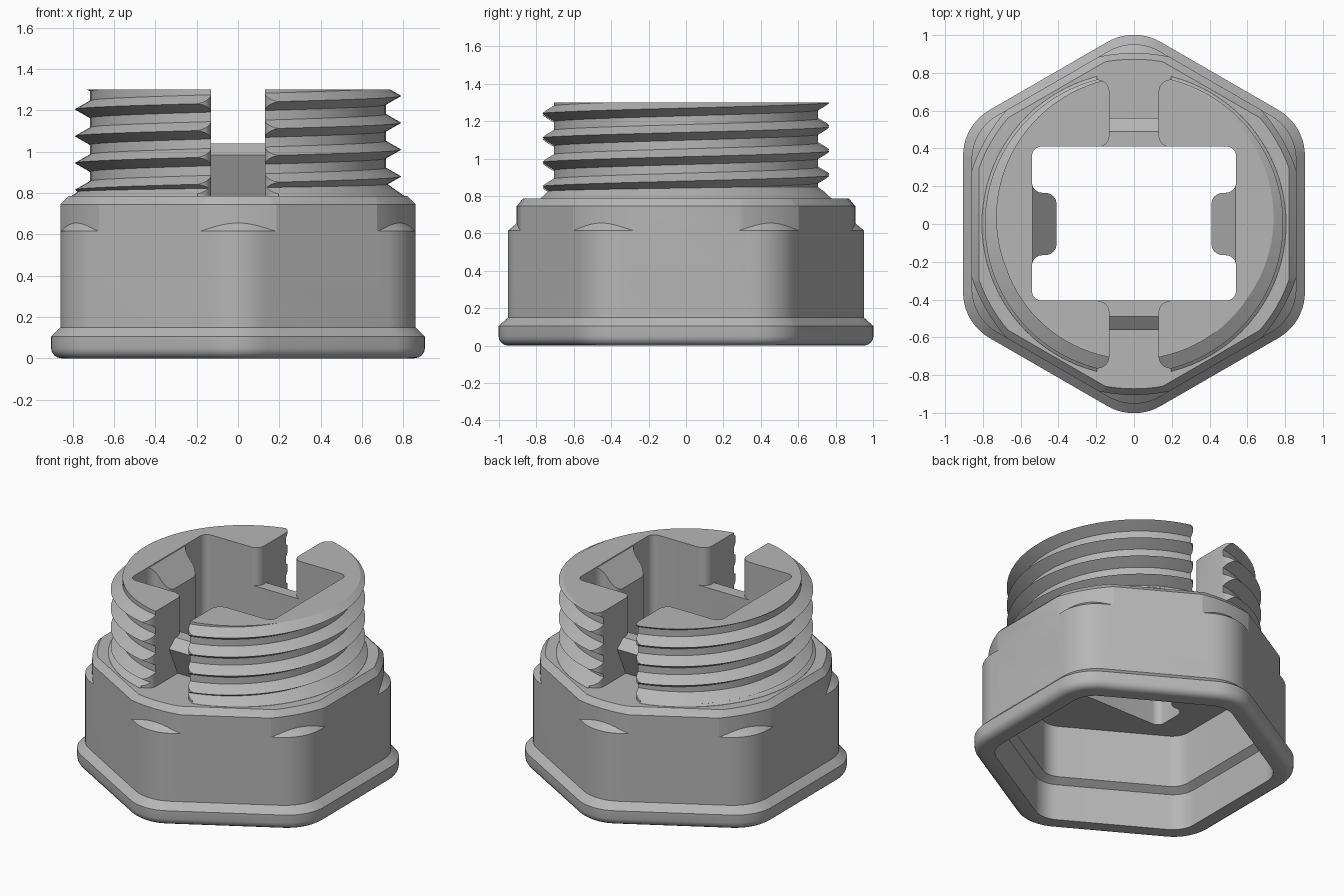
import bpy, bmesh, math
from mathutils import Vector

if "Cube" in bpy.data.objects:
    bpy.data.objects.remove(bpy.data.objects["Cube"])


def finish(name, bm):
    bmesh.ops.recalc_face_normals(bm, faces=bm.faces[:])
    mesh = bpy.data.meshes.new(name)
    bm.to_mesh(mesh)
    bm.free()
    ob = bpy.data.objects.new(name, mesh)
    bpy.context.collection.objects.link(ob)
    return ob


def loft_bm(rings):
    """Closed solid through rings of equal point count."""
    bm = bmesh.new()
    rows = [[bm.verts.new(p) for p in ring] for ring in rings]
    n = len(rows[0])
    for a, b in zip(rows, rows[1:]):
        for i in range(n):
            j = (i + 1) % n
            bm.faces.new((a[i], a[j], b[j], b[i]))
    bm.faces.new(rows[0][::-1])
    bm.faces.new(rows[-1])
    return bm


def hex_ring(z, apothem, radius, seg=10):
    """Hexagon with rounded corners, corners pointing along y."""
    pts = []
    d = (apothem - radius) / math.cos(math.pi / 6)
    for k in range(6):
        c = math.radians(90 + 60 * k)
        for s in range(seg + 1):
            t = c + math.radians(-30 + 60 * s / seg)
            pts.append((d * math.cos(c) + radius * math.cos(t),
                        d * math.sin(c) + radius * math.sin(t), z))
    return pts


def circle_ring(z, r, n=96):
    return [(r * math.cos(2 * math.pi * i / n), r * math.sin(2 * math.pi * i / n), z)
            for i in range(n)]


def arc(cx, cy, r, a0, a1, n=6):
    return [(cx + r * math.cos(math.radians(a0 + (a1 - a0) * i / n)),
             cy + r * math.sin(math.radians(a0 + (a1 - a0) * i / n))) for i in range(n + 1)]


def prism_bm(pts, z0, z1):
    return loft_bm([[(x, y, z) for x, y in pts] for z in (z0, z1)])


def combine(target, tool, operation):
    mod = target.modifiers.new("cut", 'BOOLEAN')
    mod.operation = operation
    mod.solver = 'EXACT'
    mod.object = tool
    bpy.context.view_layer.update()
    bpy.context.view_layer.objects.active = target
    bpy.ops.object.modifier_apply(modifier=mod.name)
    bpy.data.objects.remove(tool)


def clip(bm, co, no):
    """Remove everything on the positive side of a plane and close the hole."""
    bmesh.ops.bisect_plane(bm, geom=bm.verts[:] + bm.edges[:] + bm.faces[:], dist=1e-6,
                           plane_co=co, plane_no=no, clear_outer=True)
    edges = [e for e in bm.edges if e.is_boundary and
             all(abs((v.co - Vector(co)).dot(Vector(no).normalized())) < 1e-4 for v in e.verts)]
    bmesh.ops.holes_fill(bm, edges=edges, sides=0)


# Helical threaded tower
TOP, PITCH, N = 1.30, 0.13, 96
bm = bmesh.new()
cols = []
for i in range(N):
    t = 2 * math.pi * i / N
    col = []
    for k in range(-7, 3):
        for r, dz in ((0.79, 0), (0.717, 0.042), (0.717, 0.088)):
            z = 1.27 + PITCH * (k + i / N) + dz
            col.append(bm.verts.new((r * math.cos(t), r * math.sin(t), z)))
    cols.append(col)
for i in range(N):
    a, b = cols[i], cols[(i + 1) % N]
    shift = 3 if i == N - 1 else 0
    for j in range(len(a) - 1 - shift):
        bm.faces.new((a[j], b[j + shift], b[j + 1 + shift], a[j + 1]))
clip(bm, (0, 0, TOP), (0, 0, 1))
clip(bm, (0, 0, 0.76), (0, 0, -1))
tower = finish("threaded_tower", bm)

# Sloped collar at the foot of the thread
collar = finish("collar", loft_bm([circle_ring(0.765, 0.81), circle_ring(0.786, 0.805),
                                   circle_ring(0.86, 0.70)]))
combine(tower, collar, 'UNION')

# Front and back slots with rounded inner and outer corners
for s in (-1, 1):
    half = [(0.19, 0.2)] + arc(0.19, 0.468, 0.06, 270, 180) + \
        arc(0.195, 0.70, 0.065, 180, 90) + [(0.195, 0.95)]
    pts = half + [(-x, y) for x, y in reversed(half)]
    slot = finish("slot_cutter", prism_bm([(x, s * y) for x, y in pts], 0.5, 1.5))
    combine(tower, slot, 'DIFFERENCE')

# Upper hexagon, its corners turned down to a circle
body = finish("hex_fitting", loft_bm([
    hex_ring(0.40, 0.86, 0.27), hex_ring(0.745, 0.86, 0.27), hex_ring(0.785, 0.82, 0.23)]))
turned = finish("turning_cutter", loft_bm([
    circle_ring(0.3, 0.905, 144), circle_ring(0.745, 0.905, 144), circle_ring(0.80, 0.86, 144)]))
combine(body, turned, 'INTERSECT')

# Lower hexagon with rounded flange and bevelled shoulder
flange = [(0.905 - 0.05 * (1 - math.sin(a)), 0.05 * (1 - math.cos(a)))
          for a in (math.radians(v) for v in (0, 22, 45, 68, 90))]
lower = [hex_ring(z, a, a - 0.625) for a, z in flange]
lower += [hex_ring(0.105, 0.905, 0.28), hex_ring(0.15, 0.86, 0.27),
          hex_ring(0.615, 0.86, 0.27), hex_ring(0.675, 0.79, 0.20)]
combine(body, finish("lower_hexagon", loft_bm(lower)), 'UNION')
combine(body, tower, 'UNION')

# Low snap ridges standing in the slots
for s in (-1, 1):
    prof = [(0.3, 0.77), (0.3, 1.04), (0.49, 1.04), (0.56, 0.985), (0.46, 0.77)]
    ridge = finish("snap_ridge", loft_bm([[(x, s * y, z) for y, z in prof]
                                          for x in (-0.2, 0.2)]))
    combine(body, ridge, 'UNION')

# Rectangular opening
c = 0.05
rect = (arc(0.54 - c, 0.41 - c, c, 0, 90) + arc(-0.54 + c, 0.41 - c, c, 90, 180) +
        arc(-0.54 + c, -0.405 + c, c, 180, 270) + arc(0.54 - c, -0.405 + c, c, 270, 360))
combine(body, finish("opening_cutter", prism_bm(rect, 0.5, 1.5)), 'DIFFERENCE')

# Side tabs with ramped tops
for s in (-1, 1):
    half = [(0.60, 0.22), (0.541, 0.22)] + arc(0.485, 0.22, 0.055, 0, -90)[1:] + \
        arc(0.47, 0.105, 0.06, 90, 180)
    pts = half + [(x, -y) for x, y in reversed(half)]
    bm = prism_bm([(s * x, y) for x, y in pts], 0.62, 1.5)
    clip(bm, (s * 0.54, 0, 1.30), (-s * 0.15, 0, 0.13))
    clip(bm, (0, 0, 1.296), (0, 0, 1))
    combine(body, finish("side_tab", bm), 'UNION')

# Stepped hexagonal socket with a flat roof
socket = finish("socket_cutter", loft_bm([
    hex_ring(-0.1, 0.78, 0.17), hex_ring(0.25, 0.78, 0.17), hex_ring(0.28, 0.73, 0.13),
    hex_ring(0.64, 0.73, 0.13)]))
combine(body, socket, 'DIFFERENCE')

# Single grey finish, soft shading with crisp edges
grey = bpy.data.materials.new("mid grey")
grey.diffuse_color = (0.47, 0.47, 0.47, 1)
grey.use_nodes = True
grey.node_tree.nodes["Principled BSDF"].inputs["Base Color"].default_value = grey.diffuse_color
body.data.materials.clear()
body.data.materials.append(grey)
for p in body.data.polygons:
    p.material_index = 0
bpy.ops.object.select_all(action='DESELECT')
body.select_set(True)
bpy.context.view_layer.objects.active = body
bpy.ops.object.shade_smooth_by_angle(angle=math.radians(25))
